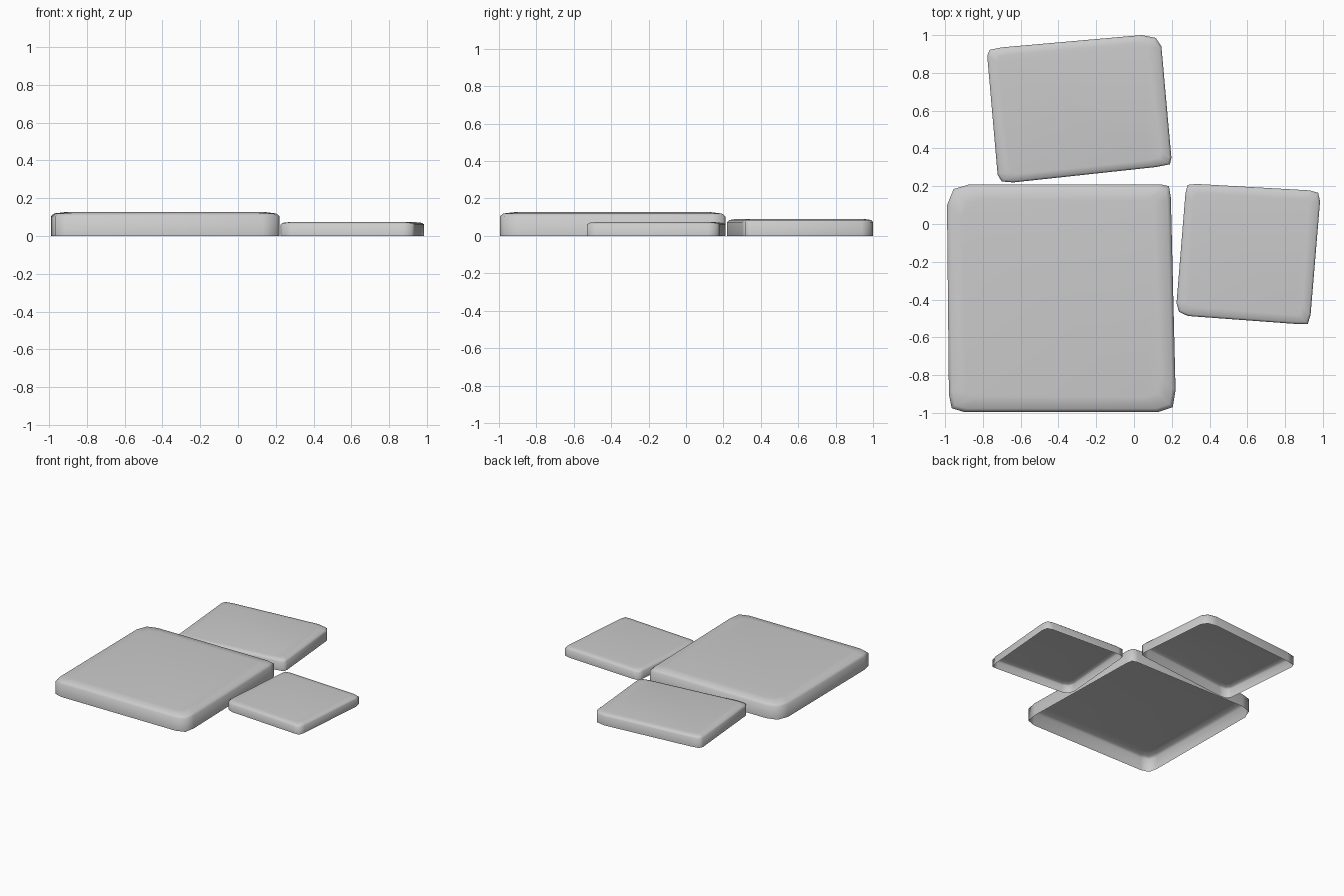
import bpy
import bmesh
from mathutils import Vector

if "Cube" in bpy.data.objects:
    bpy.data.objects.remove(bpy.data.objects["Cube"])


def paving_stone(name, outline, height, bevel):
    """Open-bottomed slab: straight wall, then a softly rounded top edge."""
    pts = [Vector(p) for p in outline]
    xs, ys = [p.x for p in pts], [p.y for p in pts]
    mid = Vector(((min(xs) + max(xs)) / 2, (min(ys) + max(ys)) / 2))
    half = (max(xs) - min(xs) + max(ys) - min(ys)) / 4
    # (inset, z) of each ring from the ground to the top
    profile = [(0, 0), (0, height * 0.82), (bevel * 0.22, height * 0.94), (bevel, height)]
    bm = bmesh.new()
    rings = []
    for inset, z in profile:
        s = 1 - inset / half
        rings.append([bm.verts.new((*(mid + (p - mid) * s), z)) for p in pts])
    n = len(pts)
    for low, high in zip(rings, rings[1:]):
        for i in range(n):
            j = (i + 1) % n
            bm.faces.new((low[i], low[j], high[j], high[i]))
    bm.faces.new(rings[-1])
    for f in bm.faces:
        f.smooth = True
    mesh = bpy.data.meshes.new(name)
    bm.to_mesh(mesh)
    bm.free()
    bpy.context.collection.objects.link(bpy.data.objects.new(name, mesh))


# Outlines run anticlockwise, three points per rounded corner
paving_stone("large_stone", [
    (-0.98, -0.90), (-0.965, -0.975), (-0.90, -0.995),
    (0.13, -0.995), (0.205, -0.97), (0.22, -0.88),
    (0.195, 0.14), (0.185, 0.20), (0.14, 0.21),
    (-0.87, 0.21), (-0.955, 0.185), (-0.99, 0.10)], 0.127, 0.08)

paving_stone("back_stone", [
    (-0.722, 0.26), (-0.70, 0.225), (-0.64, 0.22),
    (0.12, 0.302), (0.19, 0.316), (0.198, 0.35),
    (0.145, 0.94), (0.115, 0.985), (0.04, 1.0),
    (-0.70, 0.935), (-0.765, 0.922), (-0.777, 0.89)], 0.09, 0.05)

paving_stone("right_stone", [
    (0.225, -0.42), (0.238, -0.465), (0.285, -0.487),
    (0.87, -0.53), (0.92, -0.53), (0.935, -0.48),
    (0.985, 0.12), (0.975, 0.165), (0.93, 0.178),
    (0.33, 0.212), (0.283, 0.207), (0.272, 0.16)], 0.074, 0.05)
